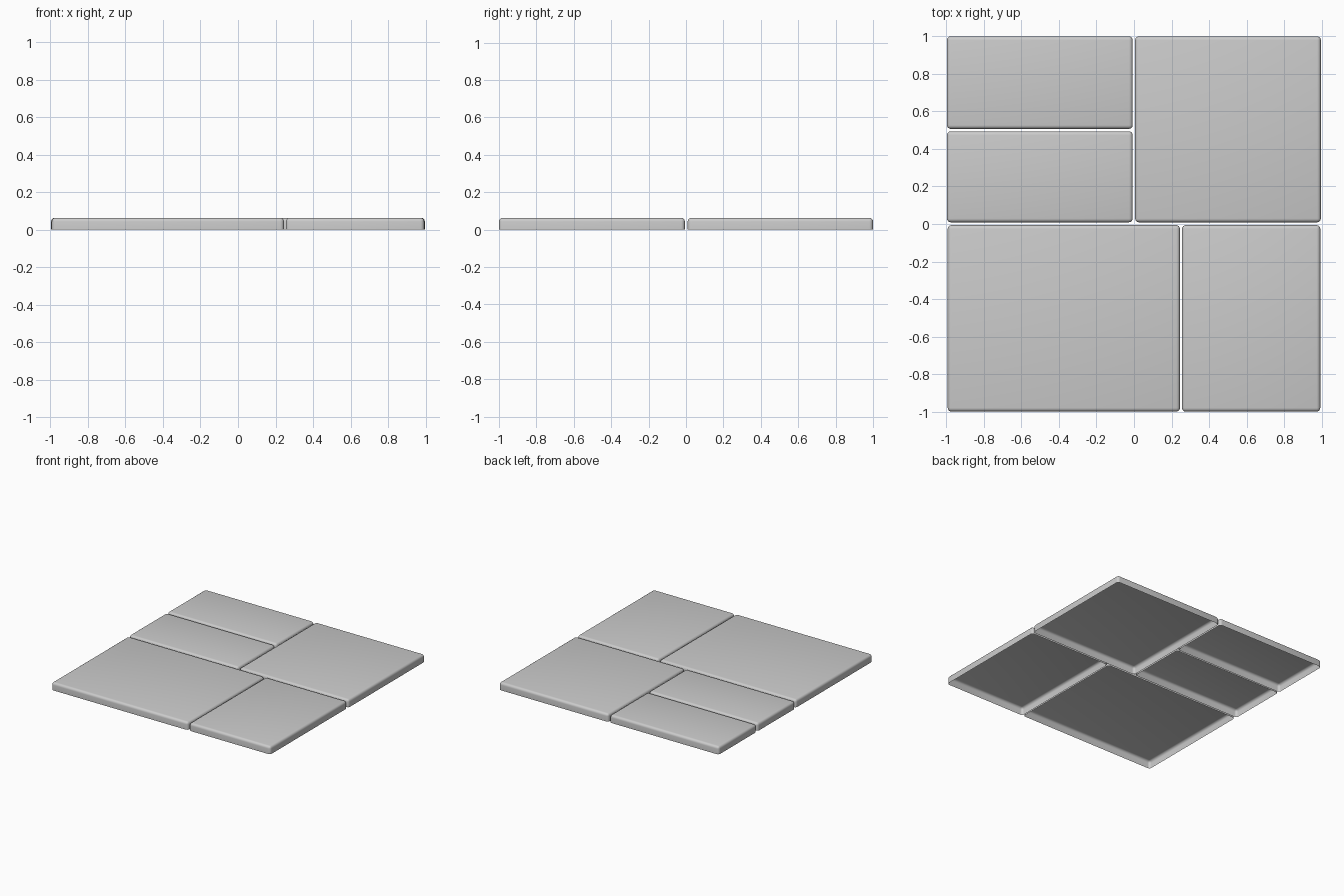
import bpy, bmesh

if "Cube" in bpy.data.objects:
    bpy.data.objects.remove(bpy.data.objects["Cube"])

HEIGHT = 0.063
ROUND = 0.02


def paving_slab(name, x0, x1, y0, y1):
    """Slab shell, open underneath, with rounded top and corner edges."""
    bm = bmesh.new()
    bmesh.ops.create_cube(bm, size=1)
    for v in bm.verts:
        v.co.x = x1 if v.co.x > 0 else x0
        v.co.y = y1 if v.co.y > 0 else y0
        v.co.z = HEIGHT if v.co.z > 0 else 0
    # open bottom
    bottom = [f for f in bm.faces if all(v.co.z < 0.001 for v in f.verts)]
    bmesh.ops.delete(bm, geom=bottom, context='FACES_ONLY')
    # round everything except the bottom rim
    edges = [e for e in bm.edges if not e.is_boundary]
    bmesh.ops.bevel(bm, geom=edges, offset=ROUND, segments=4, profile=0.5,
                    affect='EDGES', clamp_overlap=True)
    mesh = bpy.data.meshes.new(name)
    bm.to_mesh(mesh)
    bm.free()
    obj = bpy.data.objects.new(name, mesh)
    bpy.context.collection.objects.link(obj)
    bpy.ops.object.select_all(action='DESELECT')
    obj.select_set(True)
    bpy.context.view_layer.objects.active = obj
    bpy.ops.object.shade_smooth_by_angle()
    return obj


# back row
paving_slab("slab_back_left_upper", -0.997, -0.007, 0.507, 1.0)
paving_slab("slab_back_left_lower", -0.997, -0.007, 0.009, 0.494)
paving_slab("slab_back_right", 0.006, 0.996, 0.009, 1.0)
# front row
paving_slab("slab_front_left", -0.993, 0.245, -1.0, -0.006)
paving_slab("slab_front_right", 0.256, 0.993, -1.0, -0.006)
